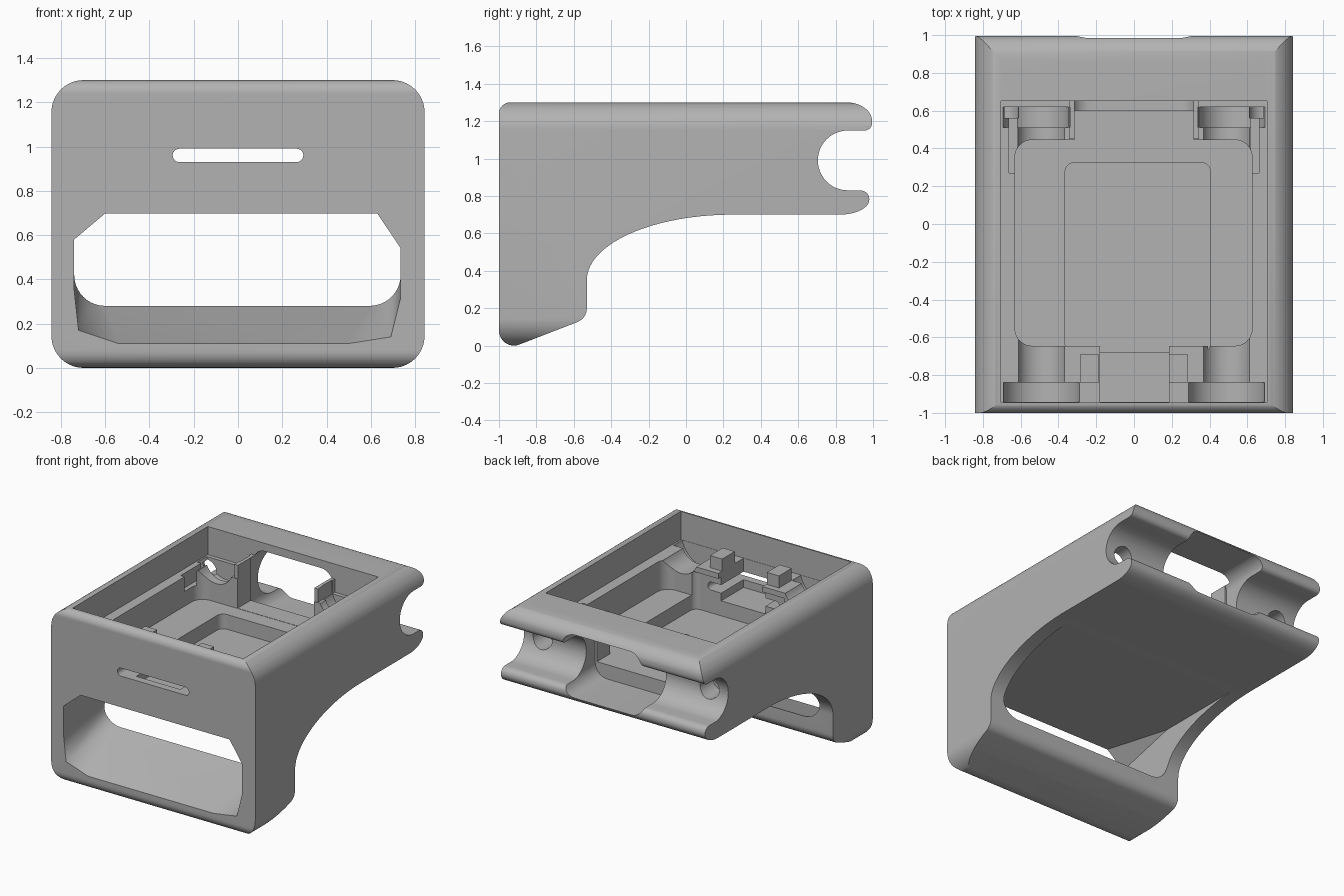
import bpy, bmesh, math
from mathutils import Vector

old = bpy.data.objects.get("Cube")
if old:
    bpy.data.objects.remove(old)

grey = bpy.data.materials.new("plain grey")
grey.use_nodes = True
colour = (0.45, 0.45, 0.45, 1)
grey.diffuse_color = colour
grey.node_tree.nodes["Principled BSDF"].inputs["Base Color"].default_value = colour


def arc(cx, cy, a, b, start, end, n=14):
    angles = [math.radians(start + (end - start) * i / n) for i in range(n + 1)]
    return [(cx + a * math.cos(t), cy + b * math.sin(t)) for t in angles]


def rounded(x0, x1, y0, y1, low, high=None, n=10):
    """Rectangle with separate radii for its lower and upper corners."""
    high = low if high is None else high
    pts = []
    for cx, cy, r, a in ((x1 - high, y1 - high, high, 0), (x0 + high, y1 - high, high, 90),
                         (x0 + low, y0 + low, low, 180), (x1 - low, y0 + low, low, 270)):
        pts += arc(cx, cy, r, r, a, a + 90, n) if r else [(cx, cy)]
    return pts


def place(p, axis, d):
    u, v = p
    return {"x": (d, u, v), "y": (u, d, v), "z": (u, v, d)}[axis]


def make(name, bm):
    bmesh.ops.recalc_face_normals(bm, faces=bm.faces)
    mesh = bpy.data.meshes.new(name)
    bm.to_mesh(mesh)
    bm.free()
    mesh.materials.append(grey)
    ob = bpy.data.objects.new(name, mesh)
    bpy.context.collection.objects.link(ob)
    return ob


def prism(name, pts, axis, lo, hi):
    bm = bmesh.new()
    face = bm.faces.new([bm.verts.new(place(p, axis, lo)) for p in pts])
    ext = bmesh.ops.extrude_face_region(bm, geom=[face])
    move = Vector(place((0, 0), axis, hi - lo))
    bmesh.ops.translate(bm, vec=move, verts=[v for v in ext["geom"] if isinstance(v, bmesh.types.BMVert)])
    return make(name, bm)


def hull(name, rings):
    bm = bmesh.new()
    for y, pts in rings:
        for p in pts:
            bm.verts.new(place(p, "y", y))
    res = bmesh.ops.convex_hull(bm, input=bm.verts)
    loose = {g for g in res["geom_interior"] + res["geom_unused"] if isinstance(g, bmesh.types.BMVert)}
    bmesh.ops.delete(bm, geom=list(loose), context="VERTS")
    return make(name, bm)


def combine(tool, operation="DIFFERENCE"):
    bpy.context.view_layer.objects.active = body
    mod = body.modifiers.new("cut", "BOOLEAN")
    mod.operation, mod.solver, mod.object = operation, "EXACT", tool
    bpy.ops.object.modifier_apply(modifier=mod.name)
    bpy.data.objects.remove(tool)


# Side outline: top, grooved rear lips, arch and foot
outline = (arc(-0.94, 1.24, 0.06, 0.06, 180, 90)
           + arc(0.86, 1.20, 0.135, 0.10, 90, 0)
           + arc(0.955, 1.19, 0.04, 0.04, 0, -90, 6)
           + arc(0.865, 0.99, 0.16, 0.16, 90, 270, 24)
           + arc(0.93, 0.785, 0.05, 0.045, 90, 0, 6)
           + arc(0.82, 0.78, 0.16, 0.08, 0, -90)
           + arc(0.25, 0.35, 0.78, 0.35, 90, 180, 28)
           + arc(-0.61, 0.20, 0.08, 0.08, 0, -70, 8)
           + arc(-0.92, 0.08, 0.08, 0.08, -70, -180, 10))
body = prism("housing", outline, "x", -0.9, 0.9)
combine(prism("round_envelope", rounded(-0.843, 0.843, 0, 1.3, 0.145, n=14), "y", -1.2, 1.2), "INTERSECT")

# Faceted front opening narrowing toward the arch
mouth = [(-0.74, 0.58), (-0.6, 0.698), (0.63, 0.697), (0.735, 0.54), (0.735, 0.32),
         (0.69, 0.14), (0.5, 0.11), (-0.54, 0.11), (-0.72, 0.17), (-0.74, 0.35)]
rear = rounded(-0.74, 0.735, 0.28, 0.698, 0.14, 0)
combine(hull("mouth_cutter", [(-1.0, mouth), (-0.53, rear)]))
combine(prism("arch_cutter", rear, "y", -0.531, 0.15))

# Stepped tray cavity
combine(prism("cavity_cutter", rounded(-0.705, 0.705, -0.945, 0.65, 0), "z", 1.09, 1.5))

# Posts beside the front and rear channels
for s in (-1, 1):
    a, b = sorted((s * 0.185, s * 0.285))
    combine(prism("front_post", rounded(a, b, -0.84, -0.69, 0), "z", 1.0, 1.18), "UNION")
    a, b = sorted((s * 0.315, s * 0.345))
    combine(prism("rear_post", rounded(a, b, 0.45, 0.66, 0), "z", 1.0, 1.19), "UNION")

combine(prism("tray_cutter", rounded(-0.63, 0.625, -0.645, 0.445, 0.09), "z", 0.87, 1.5))
combine(prism("rear_gap_cutter", rounded(-0.315, 0.315, 0.3, 0.648, 0), "z", 0.872, 1.5))
combine(prism("front_gap_cutter", rounded(-0.18, 0.185, -0.943, -0.5, 0), "z", 0.872, 1.5))
combine(prism("well_cutter", rounded(-0.365, 0.405, -0.68, 0.325, 0.05), "z", 0.76, 1.05))

# U-shaped channels with wider end seats, and rear cord holes
for s in (-1, 1):
    for x, r, y0, y1 in ((0.49, 0.132, -0.9, -0.6), (0.49, 0.208, -0.943, -0.84),
                         (0.49, 0.132, 0.4, 0.6), (0.52, 0.18, 0.51, 0.62)):
        u = rounded(s * x - r, s * x + r, 1.14 - r, 1.28, r - 0.002, 0)
        combine(prism("channel_cutter", u, "y", y0, y1))
    combine(prism("hole_cutter", arc(s * 0.69, 0.99, 0.08, 0.08, 0, 345, 23), "y", 0.56, 0.82))
    a, b = sorted((s * 0.62, s * 0.663))
    combine(prism("notch_cutter", rounded(a, b, 0.27, 0.6, 0), "z", 0.98, 1.2))

# Rear plug window and front slot
combine(prism("window_cutter", rounded(-0.33, 0.33, 0.765, 1.24, 0.1), "y", 0.6, 1.1))
combine(prism("slot_cutter", rounded(-0.295, 0.295, 0.93, 0.99, 0.0295), "y", -1.1, -0.6))

bpy.ops.object.select_all(action="DESELECT")
body.select_set(True)
bpy.context.view_layer.objects.active = body
bpy.ops.object.shade_smooth_by_angle(angle=math.radians(25))
